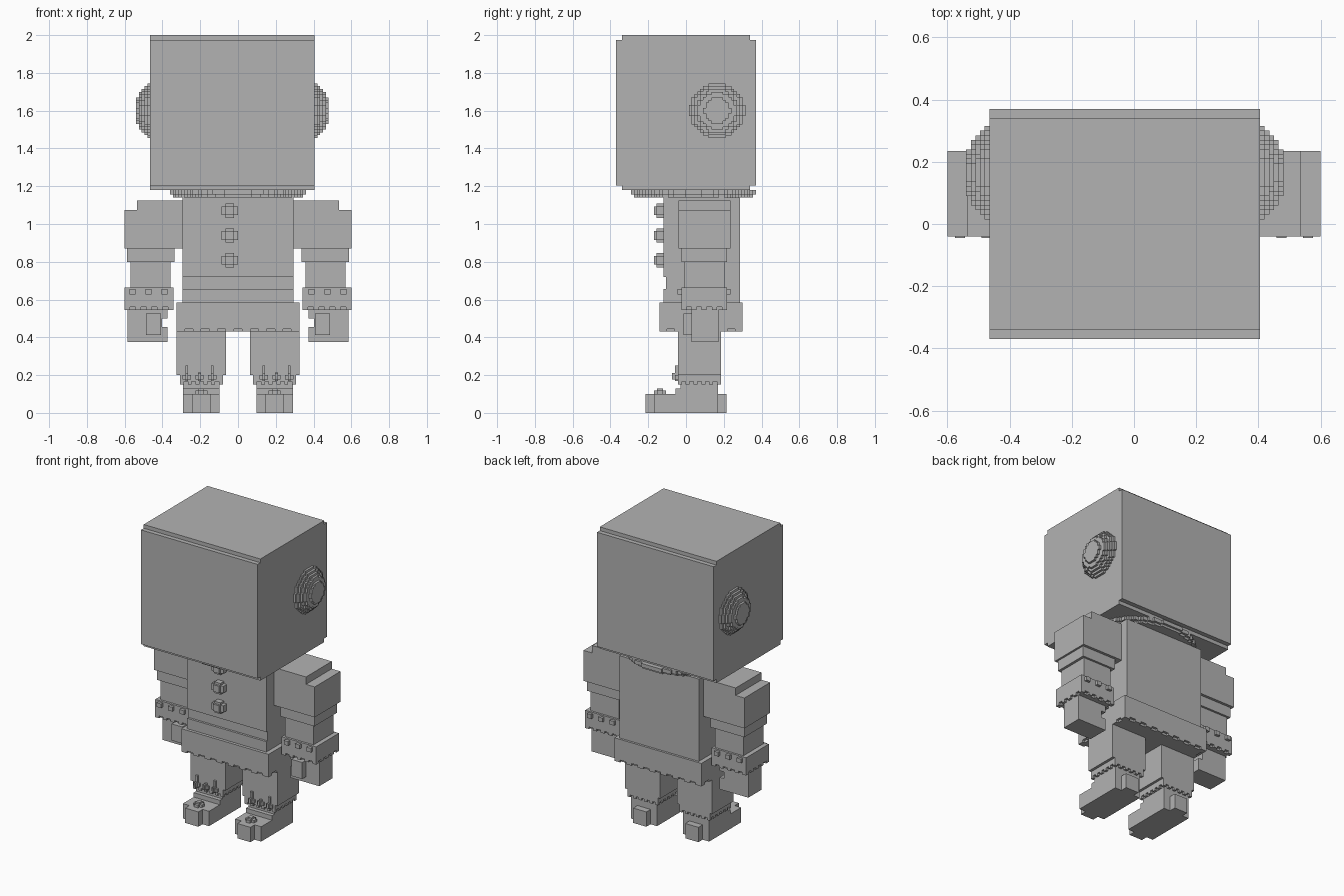
import bpy, bmesh, math

cube = bpy.data.objects.get("Cube")
if cube:
    bpy.data.objects.remove(cube, do_unlink=True)

GREY = (0.45, 0.45, 0.45, 1.0)
mat = bpy.data.materials.new("plain grey")
mat.use_nodes = True
mat.diffuse_color = GREY
mat.node_tree.nodes["Principled BSDF"].inputs["Base Color"].default_value = GREY
U = 0.015  # small block size


def finish(name, bm):
    bmesh.ops.recalc_face_normals(bm, faces=bm.faces)
    me = bpy.data.meshes.new(name)
    bm.to_mesh(me)
    bm.free()
    me.materials.append(mat)
    ob = bpy.data.objects.new(name, me)
    bpy.context.scene.collection.objects.link(ob)
    return ob


def add_box(bm, x, y, z):
    vs = bmesh.ops.create_cube(bm, size=1)["verts"]
    for v in vs:
        for i, (a, b) in enumerate((x, y, z)):
            v.co[i] = a + (v.co[i] + 0.5) * (b - a)


def boxes(name, parts, side=1):
    """One object from (x, y, z) ranges, optionally mirrored in x."""
    bm = bmesh.new()
    for x, y, z in parts:
        if side < 0:
            x = (-x[1], -x[0])
        add_box(bm, x, y, z)
    return finish(name, bm)


def add_disc(bm, ru, rv, place, low, high):
    """Round plate with a staircase outline; place(u, v, w) gives the point."""
    n = max(2, round(rv / U))
    half = []
    for i in range(n):
        w = ru * math.sqrt(1 - ((i + 0.5) / n) ** 2)
        half.append(max(1, round(w / U)) * U)
    step = rv / n
    quarter = []
    for i, w in enumerate(half):
        quarter += [(w, i * step), (w, (i + 1) * step)]
    right = [(u, -v) for u, v in reversed(quarter)] + quarter
    outline = right + [(-u, -v) for u, v in right]
    clean = []
    for p in outline:
        if not clean or math.dist(p, clean[-1]) > 1e-5:
            clean.append(p)
    lower = [bm.verts.new(place(u, v, low)) for u, v in clean]
    upper = [bm.verts.new(place(u, v, high)) for u, v in clean]
    bm.faces.new(lower)
    bm.faces.new(upper)
    for i in range(len(clean)):
        j = (i + 1) % len(clean)
        bm.faces.new((lower[i], lower[j], upper[j], upper[i]))


def teeth(x, y, z, nx, ny):
    """Square teeth round the lower rim of a block, with a solid core."""
    parts = [((x[0] + U, x[1] - U), (y[0] + U, y[1] - U), z)]
    for (a, b), n, across in ((x, nx, True), (y, ny, False)):
        s = (b - a) / (2 * n + 1)
        for i in range(n + 1):
            t = (a + 2 * i * s, a + (2 * i + 1) * s)
            if across:
                parts += [(t, (y[0], y[0] + U), z), (t, (y[1] - U, y[1]), z)]
            else:
                parts += [((x[0], x[0] + U), t, z), ((x[1] - U, x[1]), t, z)]
    return parts


# Head with stepped front and back edges
HX = (-0.465, 0.405)
boxes("head", [(HX, (-0.37, 0.37), (1.205, 1.975)),
               (HX, (-0.34, 0.34), (1.975, 2.0)),
               (HX, (-0.34, 0.34), (1.18, 1.205))])

# Domed ears in stepped layers
for name, x0, d in (("right_ear", HX[0], -1), ("left_ear", HX[1], 1)):
    bm = bmesh.new()
    for i, r in enumerate((0.145, 0.13, 0.115, 0.1, 0.07)):
        add_disc(bm, r, r, lambda u, v, w: (x0 + d * w, 0.165 + u, 1.6 + v),
                 i * U, (i + 1) * U)
    finish(name, bm)

# Collar
bm = bmesh.new()
for rx, ry, low, high in ((0.34, 0.315, 1.14, 1.155), (0.355, 0.33, 1.155, 1.18)):
    add_disc(bm, rx, ry, lambda u, v, w: (u, 0.04 + v, w), low, high)
finish("collar", bm)

# Torso with a shallow waist groove, and buttons
TX = (-0.295, 0.295)
boxes("torso", [(TX, (-0.12, 0.285), (0.72, 1.14)),
                (TX, (-0.105, 0.285), (0.655, 0.72)),
                (TX, (-0.12, 0.285), (0.585, 0.655))])
for i in range(3):
    c = 1.07 - i * 0.131
    boxes("button", [((-0.087, 0.0), (-0.157, -0.12), (c - 0.023, c + 0.023)),
                     ((-0.066, -0.021), (-0.157, -0.12), (c - 0.038, c + 0.038)),
                     ((-0.066, -0.021), (-0.17, -0.157), (c - 0.023, c + 0.023))])

# Hip skirt with a toothed rim
SX, SY = (-0.325, 0.325), (-0.14, 0.3)
boxes("skirt", [(SX, SY, (0.445, 0.585))] + teeth(SX, SY, (0.43, 0.445), 7, 5))

for tag, s in (("left", 1), ("right", -1)):
    # Arm
    AY = (-0.04, 0.235)
    boxes(tag + "_upper_arm", [((0.295, 0.535), AY, (0.87, 1.125)),
                               ((0.535, 0.6), AY, (0.87, 1.075))], s)
    boxes(tag + "_forearm", [((0.335, 0.587), (-0.025, 0.217), (0.8, 0.87)),
                             ((0.357, 0.57), (-0.01, 0.203), (0.665, 0.8))], s)
    CX, CY = (0.342, 0.6), (-0.025, 0.217)
    cuff = [(CX, CY, (0.56, 0.665))] + teeth(CX, CY, (0.545, 0.56), 4, 4)
    for i in range(3):
        a = 0.373 + i * 0.085
        cuff += [((a, a + 0.032), (-0.045, -0.025), (0.628, 0.656)),
                 ((a, a + 0.032), (0.217, 0.235), (0.628, 0.656))]
    boxes(tag + "_cuff", cuff, s)

    # Hand with an inner notch and a thumb
    HY = (0.03, 0.172)
    boxes(tag + "_hand", [((0.402, 0.585), HY, (0.375, 0.56)),
                          ((0.372, 0.402), HY, (0.375, 0.455)),
                          ((0.372, 0.402), HY, (0.5, 0.56)),
                          ((0.407, 0.487), (-0.012, 0.03), (0.413, 0.525))], s)

    # Leg with a toothed hem
    LY, EX = (-0.043, 0.185), (0.08, 0.307)
    boxes(tag + "_leg", [((0.063, 0.325), LY, (0.2, 0.445)),
                         (EX, LY, (0.165, 0.2))]
          + teeth(EX, LY, (0.15, 0.165), 5, 5), s)

    # Tufts on the front of the leg
    tufts = []
    for c, top in ((0.137, 0.25), (0.204, 0.215), (0.271, 0.25)):
        tufts += [((c - 0.007, c + 0.007), (-0.057, -0.043), (0.17, top)),
                  ((c - 0.022, c + 0.022), (-0.057, -0.043), (0.178, 0.2)),
                  ((c - 0.007, c + 0.007), (-0.073, -0.057), (0.178, 0.21))]
    boxes(tag + "_leg_tufts", tufts, s)

    # Shoe with toe, heel and a small ornament
    FX, MX = (0.097, 0.292), (0.145, 0.243)
    boxes(tag + "_shoe", [(FX, (-0.17, 0.17), (0, 0.1)),
                          (MX, (-0.215, -0.17), (0, 0.1)),
                          (MX, (0.17, 0.215), (0, 0.1)),
                          (FX, (-0.055, 0.17), (0.1, 0.13)),
                          (FX, (-0.028, 0.17), (0.13, 0.165))], s)
    boxes(tag + "_shoe_ornament", [((0.162, 0.226), (-0.153, -0.123), (0.1, 0.118)),
                                   ((0.18, 0.208), (-0.17, -0.107), (0.1, 0.118)),
                                   ((0.18, 0.208), (-0.153, -0.123), (0.118, 0.13))], s)
